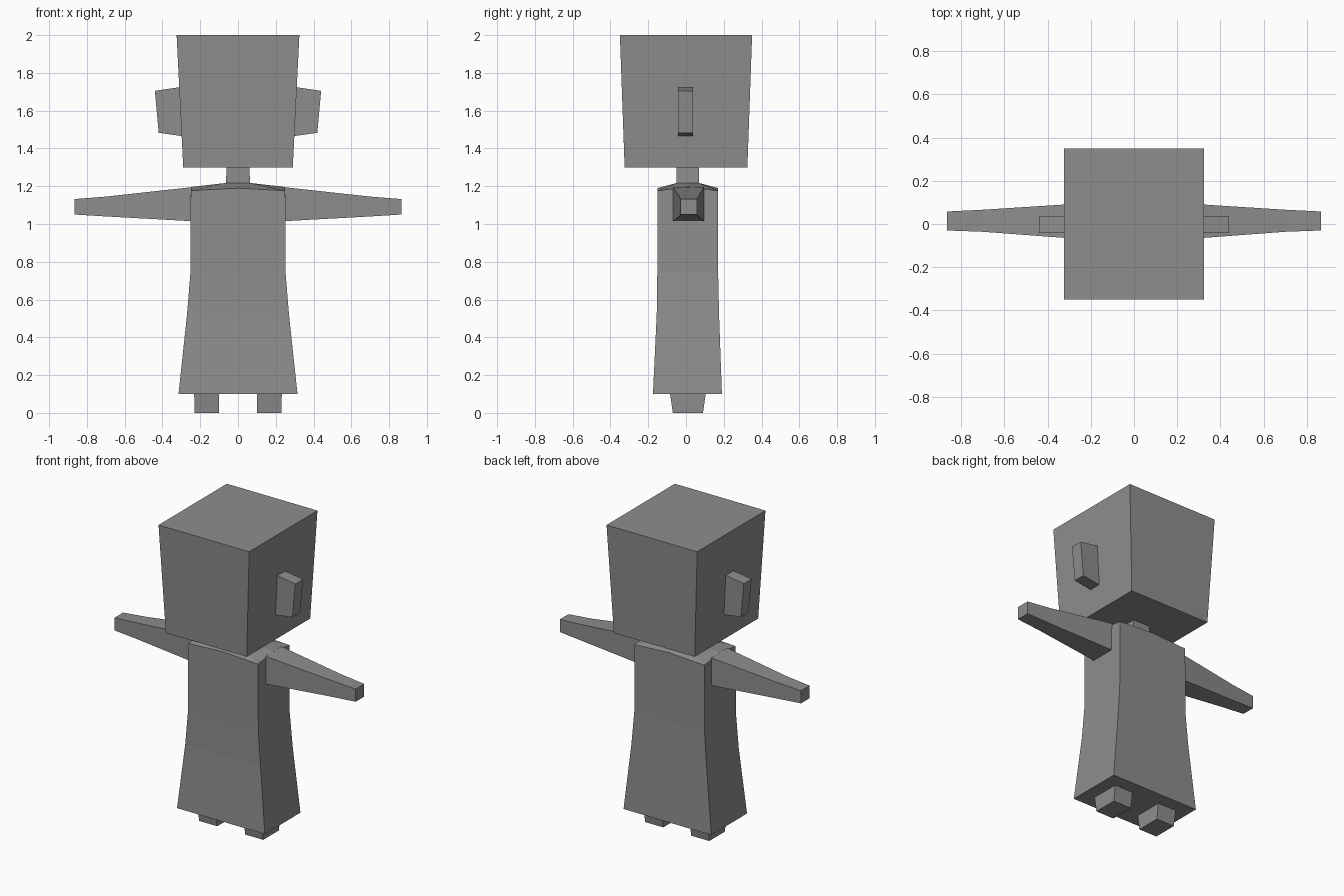
import bpy

if "Cube" in bpy.data.objects:
    bpy.data.objects.remove(bpy.data.objects["Cube"], do_unlink=True)

# Single flat colour
grey = bpy.data.materials.new("plain grey")
grey.use_nodes = True
colour = (0.27, 0.27, 0.27, 1.0)
grey.diffuse_color = colour
bsdf = next(n for n in grey.node_tree.nodes if n.type == 'BSDF_PRINCIPLED')
bsdf.inputs["Base Color"].default_value = colour


def make(name, verts, faces):
    mesh = bpy.data.meshes.new(name)
    mesh.from_pydata(verts, [], faces)
    mesh.materials.append(grey)
    obj = bpy.data.objects.new(name, mesh)
    bpy.context.collection.objects.link(obj)
    return obj


def loft(name, rings, cap_start=True, cap_end=True):
    """Skin a chain of equal-sized rings, each counter-clockwise along the path."""
    n = len(rings[0])
    verts = [v for ring in rings for v in ring]
    faces = [(k * n + i, k * n + (i + 1) % n, (k + 1) * n + (i + 1) % n, (k + 1) * n + i)
             for k in range(len(rings) - 1) for i in range(n)]
    if cap_start:
        faces.append(tuple(reversed(range(n))))
    if cap_end:
        faces.append(tuple(range(len(verts) - n, len(verts))))
    return make(name, verts, faces)


def flat_ring(x0, x1, y0, y1, z):
    return [(x0, y0, z), (x1, y0, z), (x1, y1, z), (x0, y1, z)]


def side_ring(x, y0, y1, z0, z1, x_top=None):
    xt = x if x_top is None else x_top
    return [(x, y0, z0), (x, y1, z0), (xt, y1, z1), (xt, y0, z1)]


def mirrored(name, obj):
    """Copy a left-hand part to the right side."""
    verts = [(-v.co.x, v.co.y, v.co.z) for v in obj.data.vertices]
    faces = [tuple(reversed(p.vertices)) for p in obj.data.polygons]
    return make(name, verts, faces)


# Head, wider at the top
loft("head", [flat_ring(-0.29, 0.29, -0.325, 0.325, 1.30),
              flat_ring(-0.325, 0.325, -0.35, 0.35, 2.0)])

# Neck
loft("neck", [flat_ring(-0.065, 0.065, -0.05, 0.07, 1.19),
              flat_ring(-0.06, 0.06, -0.05, 0.07, 1.31)], False, False)


# Robe body: flared skirt, straight chest and sloping shoulders
def body_ring(w, y0, y1, z, rise=(0, 0, 0)):
    ym = (y0 + y1) / 2
    c, f, s = z, z + rise[0], z + rise[1]
    return [(-w, y0, c), (0, y0, f), (w, y0, c), (w, ym, s),
            (w, y1, c), (0, y1, f), (-w, y1, c), (-w, ym, s)]


loft("body", [body_ring(0.315, -0.175, 0.19, 0.10),
              body_ring(0.27, -0.155, 0.175, 0.52),
              body_ring(0.252, -0.152, 0.17, 0.74),
              body_ring(0.25, -0.152, 0.17, 1.176, (0.014, 0.02)),
              body_ring(0.065, -0.05, 0.07, 1.217)])

# Arms, ears and feet
arm = loft("left_arm", [side_ring(0.245, -0.07, 0.095, 1.015, 1.195),
                        side_ring(0.70, -0.036, 0.066, 1.04, 1.145),
                        side_ring(0.865, -0.03, 0.058, 1.05, 1.132)], cap_start=False)
ear = loft("left_ear", [side_ring(0.28, -0.042, 0.037, 1.463, 1.727, 0.29),
                        side_ring(0.42, -0.042, 0.037, 1.483, 1.705, 0.44)])
foot = loft("left_foot", [flat_ring(0.10, 0.23, -0.07, 0.09, 0.0),
                          flat_ring(0.10, 0.232, -0.085, 0.105, 0.105)])
mirrored("right_arm", arm)
mirrored("right_ear", ear)
mirrored("right_foot", foot)
